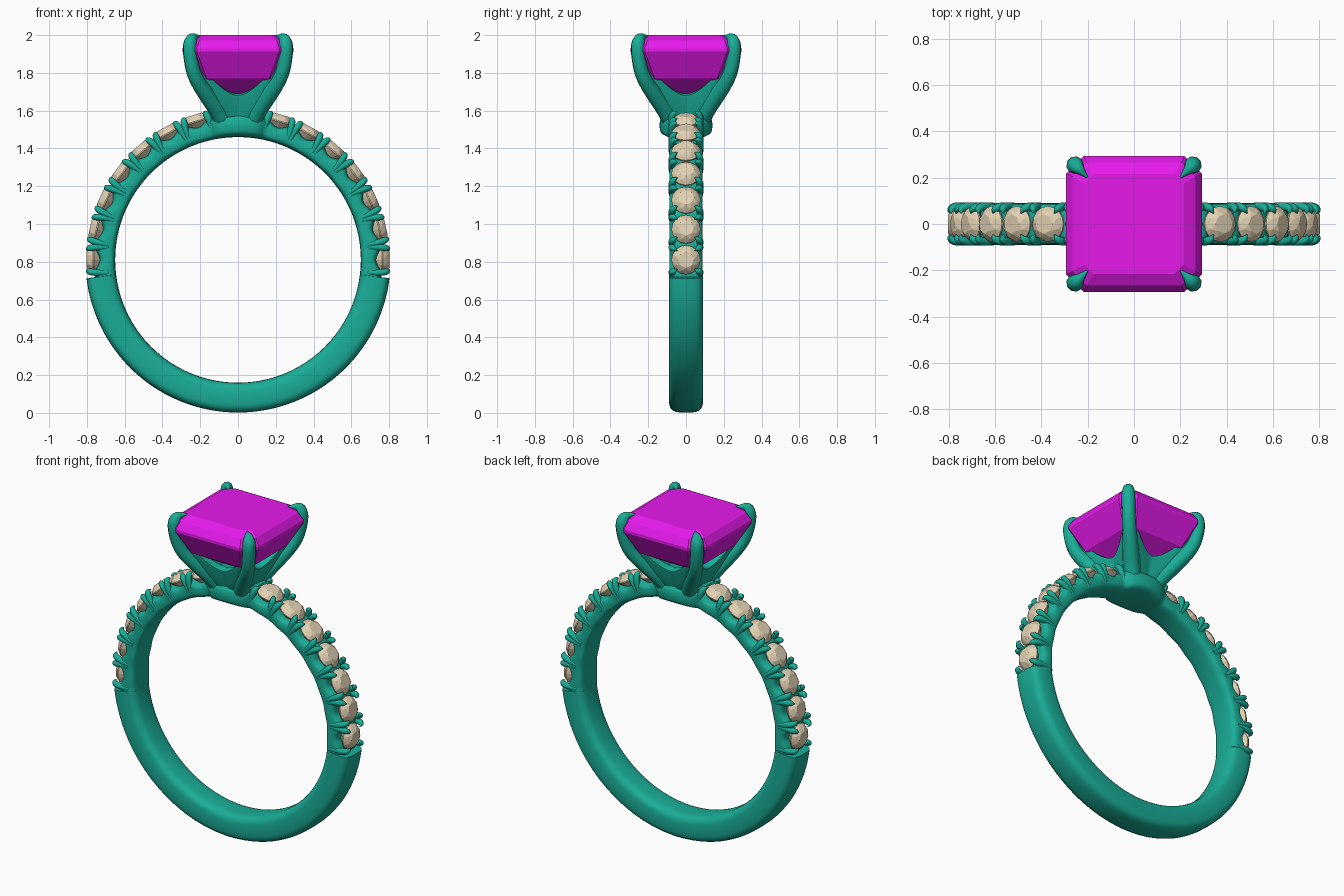
import bpy, bmesh
from math import sin, cos, radians, pi, copysign, sqrt
from mathutils import Vector

if "Cube" in bpy.data.objects:
    bpy.data.objects.remove(bpy.data.objects["Cube"])

CZ = 0.81                       # ring centre height
STEP = 12.2                     # angle between small stones
N = 7                           # small stones per side


def mat(name, rgb):
    m = bpy.data.materials.new(name)
    m.diffuse_color = (*rgb, 1)
    m.use_nodes = True
    m.node_tree.nodes["Principled BSDF"].inputs["Base Color"].default_value = m.diffuse_color
    return m


metal = mat("green_metal", (0.01, 0.42, 0.31))
magenta = mat("magenta_gem", (0.8, 0.01, 0.84))
cream = mat("cream_gem", (0.76, 0.64, 0.45))


def finish(name, bm, material, smooth=None):
    bmesh.ops.recalc_face_normals(bm, faces=bm.faces)
    me = bpy.data.meshes.new(name)
    bm.to_mesh(me)
    bm.free()
    ob = bpy.data.objects.new(name, me)
    bpy.context.collection.objects.link(ob)
    me.materials.append(material)
    if smooth:
        bpy.ops.object.select_all(action='DESELECT')
        ob.select_set(True)
        bpy.context.view_layer.objects.active = ob
        bpy.ops.object.shade_smooth_by_angle(angle=radians(smooth))
    return ob


def hull(bm, pts):
    vs = [bm.verts.new(p) for p in pts]
    r = bmesh.ops.convex_hull(bm, input=vs)
    junk = [v for v in r["geom_interior"] if isinstance(v, bmesh.types.BMVert)]
    bmesh.ops.delete(bm, geom=junk, context='VERTS')


def on_ring(deg, r, y):
    a = radians(deg)
    return Vector((r * cos(a), y, CZ + r * sin(a)))


def tubes(name, paths):
    # tapered swept tubes; each path is a list of (point, radius)
    cu = bpy.data.curves.new(name, 'CURVE')
    cu.dimensions = '3D'
    cu.bevel_depth = 1
    cu.bevel_resolution = 3
    cu.use_fill_caps = True
    for path in paths:
        s = cu.splines.new('NURBS')
        s.points.add(len(path) - 1)
        for p, (co, r) in zip(s.points, path):
            p.co = (*co, 1)
            p.radius = r
        s.order_u = 3
        s.use_endpoint_u = True
        s.resolution_u = 4
    cu.materials.append(metal)
    ob = bpy.data.objects.new(name, cu)
    bpy.context.collection.objects.link(ob)
    bpy.ops.object.select_all(action='DESELECT')
    ob.select_set(True)
    bpy.context.view_layer.objects.active = ob
    bpy.ops.object.convert(target='MESH')
    bpy.ops.object.shade_smooth_by_angle(angle=radians(50))


# band: rounded section, full below, lowered under the stones, flared at the top
def section(deg):
    b = deg if deg <= 90 else 180 - deg
    if b < -6.9:
        return 0.808, 0.09
    if b > 79:
        return 0.775, 0.09 + 0.05 * sqrt(max(0, 1 - ((90 - b) / 11) ** 2))
    return 0.748 - 0.016 * cos(2 * pi * b / STEP), 0.088


angles = sorted([-90 + i * 1.2 for i in range(300)] + [-6.95, -6.85, 186.85, 186.95])
bm = bmesh.new()
rows = []
M = 28
for deg in angles:
    ro, w = section(deg)
    row = []
    for j in range(M):
        t = 2 * pi * j / M
        c, s = cos(t), sin(t)
        r = (ro + 0.65) / 2 + (ro - 0.65) / 2 * copysign(abs(c) ** 0.55, c)
        row.append(bm.verts.new(on_ring(deg, r, w * copysign(abs(s) ** 0.55, s))))
    rows.append(row)
for i in range(len(rows)):
    a, b = rows[i], rows[(i + 1) % len(rows)]
    for j in range(M):
        k = (j + 1) % M
        bm.faces.new((a[j], a[k], b[k], b[j]))
finish("band", bm, metal, 40)

# small round brilliants and their split prongs
bm = bmesh.new()
prongs = []
stone_angles = [i * STEP for i in range(N)] + [180 - i * STEP for i in range(N)]
for deg in stone_angles:
    a = radians(deg)
    out, tan = Vector((cos(a), 0, sin(a))), Vector((-sin(a), 0, cos(a)))
    pts = []
    for n, rad, h, ph in ((16, .077, .762, 0), (16, .077, .768, 0), (8, .062, .788, .5),
                          (8, .042, .802, 0), (1, 0, .69, 0)):
        for i in range(n):
            t = 2 * pi * (i + ph) / n
            pts.append(Vector((0, 0, CZ)) + out * h + tan * (rad * cos(t))
                       + Vector((0, rad * sin(t), 0)))
    hull(bm, pts)
    for sa in (-1, 1):
        for sy in (-1, 1):
            prongs.append([(on_ring(deg + sa * 5.6, .69, sy * .078), .012),
                           (on_ring(deg + sa * 5.3, .74, sy * .077), .018),
                           (on_ring(deg + sa * 4.7, .783, sy * .073), .019),
                           (on_ring(deg + sa * 4.1, .800, sy * .060), .013),
                           (on_ring(deg + sa * 3.5, .797, sy * .046), .002)])
finish("small_stones", bm, cream)
tubes("small_prongs", prongs)

# large square step-cut stone with clipped corners
bm = bmesh.new()
pts = []
for h, c, z in ((.215, .04, 2.0), (.265, .06, 1.972), (.293, .075, 1.93), (.293, .075, 1.912),
                (.215, .05, 1.77), (.06, .015, 1.675)):
    for sx in (-1, 1):
        for sy in (-1, 1):
            pts += [(sx * h, sy * (h - c), z), (sx * (h - c), sy * h, z)]
hull(bm, pts)
bmesh.ops.dissolve_limit(bm, angle_limit=radians(1), verts=bm.verts, edges=bm.edges)
finish("centre_stone", bm, magenta)

# four claws running up the corners
claw = [(.055, 1.50, .05), (.09, 1.58, .05), (.165, 1.68, .045), (.232, 1.78, .038),
        (.252, 1.88, .038), (.255, 1.95, .039), (.245, 1.985, .030), (.222, 1.992, .014),
        (.200, 1.993, .003)]
tubes("claws", [[((sx * d, sy * d, z), r) for d, z, r in claw]
                for sx in (-1, 1) for sy in (-1, 1)])

# basket webs: scooped panels linking neighbouring claws
bm = bmesh.new()
U, V = 24, 8
for q in range(4):
    ca, sa = cos(q * pi / 2), sin(q * pi / 2)
    grid = []
    for i in range(U + 1):
        t = -1 + 2 * i / U
        base = Vector((.085 * sin(t * pi / 4), -.085 * cos(t * pi / 4), 1.53))
        rim = Vector((.238 * t, -(.135 + .103 * abs(t) ** 1.4), 1.685 + .225 * abs(t) ** 1.75))
        col = []
        for j in range(V + 1):
            v = j / V
            p = base.lerp(rim, v)
            p.z -= .05 * abs(t) * sin(pi * v)
            col.append(bm.verts.new((p.x * ca - p.y * sa, p.x * sa + p.y * ca, p.z)))
        grid.append(col)
    for i in range(U):
        for j in range(V):
            bm.faces.new((grid[i][j], grid[i + 1][j], grid[i + 1][j + 1], grid[i][j + 1]))
bmesh.ops.remove_doubles(bm, verts=bm.verts, dist=0.0005)
web = finish("basket", bm, metal, 60)
sol = web.modifiers.new("thickness", 'SOLIDIFY')
sol.thickness = 0.04
sol.offset = 0
bev = web.modifiers.new("soft_rim", 'BEVEL')
bev.width = 0.012
bev.segments = 3
bev.limit_method = 'ANGLE'
bev.angle_limit = radians(60)

# solid stem under the basket
bm = bmesh.new()
bmesh.ops.create_cone(bm, cap_ends=True, segments=32, radius1=.115, radius2=.12, depth=.13)
for v in bm.verts:
    v.co.z += 1.575
finish("stem", bm, metal, 40)
